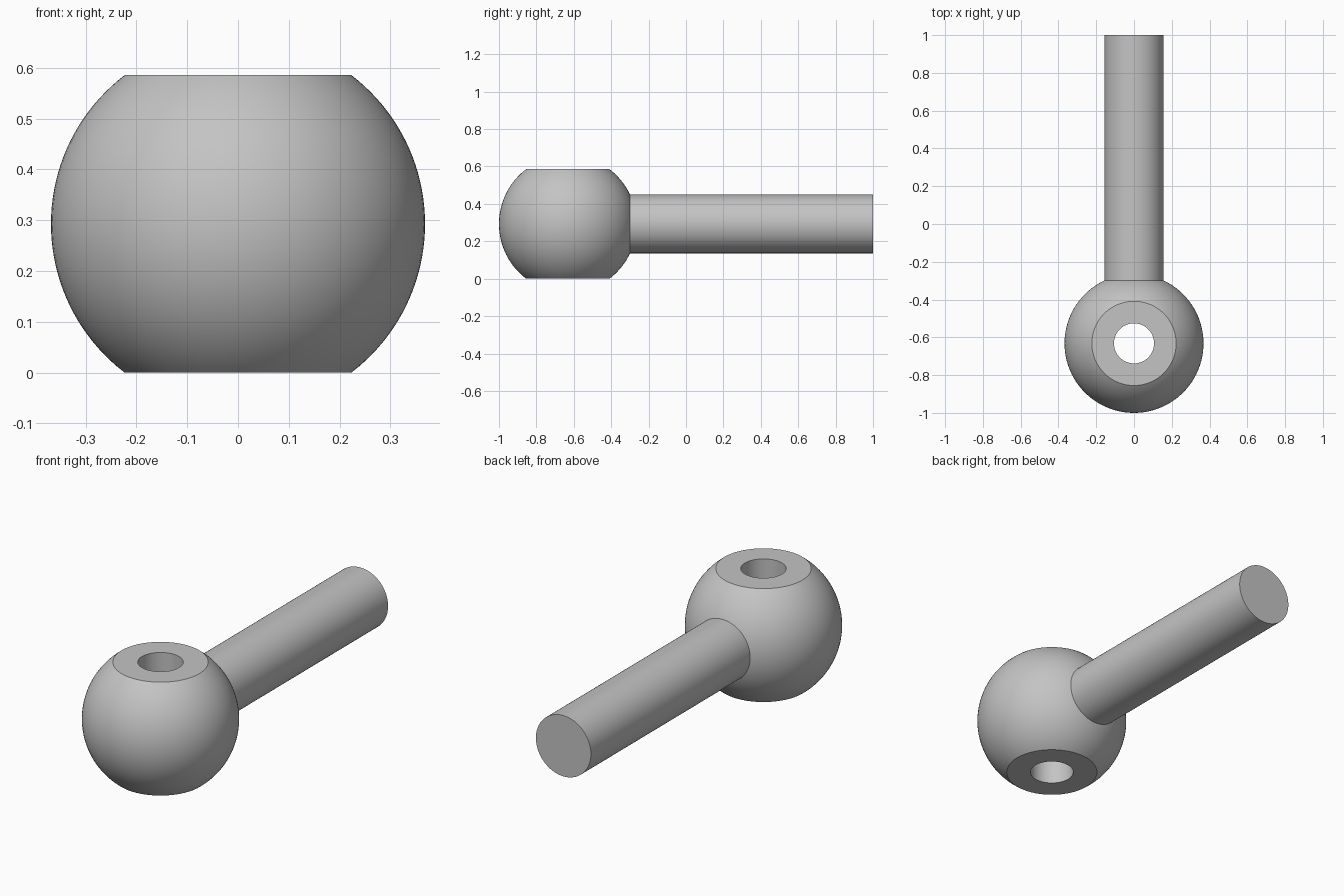
import bpy, bmesh, math
from mathutils import Matrix, Vector

if "Cube" in bpy.data.objects:
    bpy.data.objects.remove(bpy.data.objects["Cube"], do_unlink=True)

BALL_R, FLAT_R, HOLE_R, ROD_R = 0.368, 0.223, 0.106, 0.157
HALF_H = math.sqrt(BALL_R**2 - FLAT_R**2)
BALL_Y = BALL_R - 1
NECK = math.sqrt(BALL_R**2 - ROD_R**2)

# Plain grey metal
steel = bpy.data.materials.new("grey_steel")
steel.use_nodes = True
grey = (0.55, 0.55, 0.55, 1)
steel.diffuse_color = grey
steel.node_tree.nodes["Principled BSDF"].inputs["Base Color"].default_value = grey


def lathe(name, profile, closed, matrix, steps=96):
    """Revolve (radius, height) points about z, then place the result."""
    bm = bmesh.new()
    verts = [bm.verts.new((r, 0, z)) for r, z in profile]
    pairs = list(zip(verts, verts[1:]))
    if closed:
        pairs.append((verts[-1], verts[0]))
    edges = [bm.edges.new(p) for p in pairs]
    bmesh.ops.spin(bm, geom=verts + edges, cent=(0, 0, 0), axis=(0, 0, 1),
                   angle=math.tau, steps=steps, use_merge=True)
    bmesh.ops.remove_doubles(bm, verts=bm.verts, dist=1e-5)
    bmesh.ops.recalc_face_normals(bm, faces=bm.faces)
    mesh = bpy.data.meshes.new(name)
    bm.to_mesh(mesh)
    bm.free()
    mesh.transform(matrix)
    mesh.materials.append(steel)
    obj = bpy.data.objects.new(name, mesh)
    bpy.context.collection.objects.link(obj)
    bpy.ops.object.select_all(action="DESELECT")
    obj.select_set(True)
    bpy.context.view_layer.objects.active = obj
    bpy.ops.object.shade_smooth_by_angle(angle=math.radians(30))
    return obj


# Ball with flat top and bottom and a bore through it
limit = math.asin(HALF_H / BALL_R)
arc_steps = 40
arc = []
for i in range(arc_steps + 1):
    a = limit * (2 * i / arc_steps - 1)
    arc.append((BALL_R * math.cos(a), BALL_R * math.sin(a)))
bore = [(HOLE_R, HALF_H), (HOLE_R, -HALF_H)]
lathe("ball_eye", arc + bore, True, Matrix.Translation((0, BALL_Y, HALF_H)))

# Straight rod running back from the ball, its front end seated in the ball
to_back = Matrix.Rotation(-math.pi / 2, 4, "X")
start, end = BALL_Y + NECK - 0.003, 1.0
lathe("rod", [(0, start), (ROD_R, start), (ROD_R, end), (0, end)], False,
      Matrix.Translation(Vector((0, 0, HALF_H))) @ to_back)
